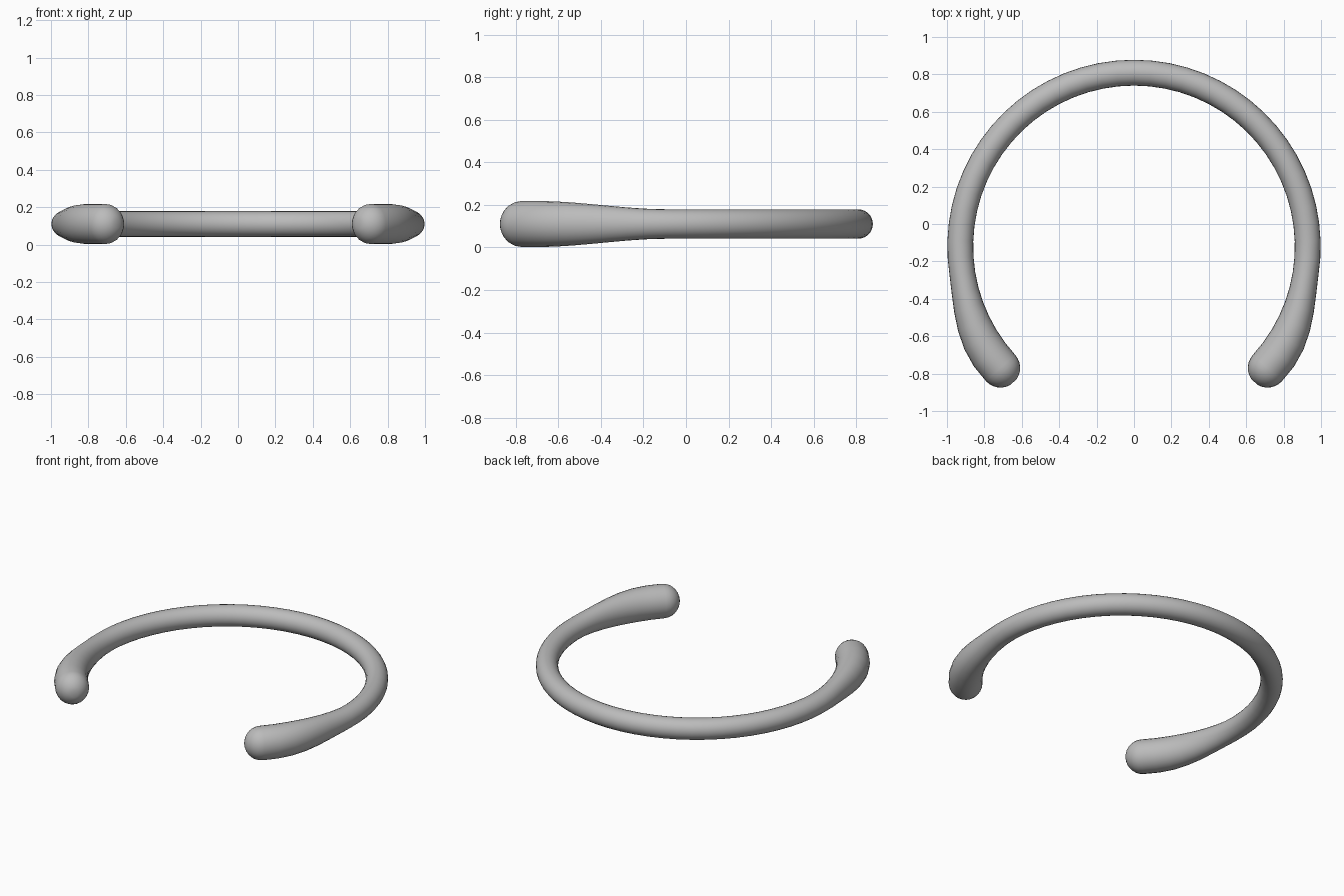
import bpy, bmesh, math
from mathutils import Vector

cube = bpy.data.objects.get("Cube")
if cube:
    bpy.data.objects.remove(cube)

INNER, CENTRE_Y, MID_Z = 0.86, -0.12, 0.11
END, STEPS, SIDES, CAP = -42.3, 48, 24, 7
THIN, THICK = 0.069, 0.108


def swell(angle, start, stop, thick):
    """Bar radius, growing smoothly from start to stop (degrees)."""
    t = min(max((start - angle) / (start - stop), 0), 1)
    return THIN + (thick - THIN) * t * t * (3 - 2 * t)


def section(bm, angle, push=0.0, shrink=1.0):
    """Oval ring of vertices across the bar; push moves it past the end."""
    side = angle if angle <= 90 else 180 - angle
    wide = swell(side, -8, -38, 0.105)
    tall = swell(side, 2, -36, THICK)
    a = math.radians(angle)
    out = Vector((math.cos(a), math.sin(a), 0))
    along = Vector((-math.sin(a), math.cos(a), 0))
    mid = Vector((0, CENTRE_Y, MID_Z)) + out * (INNER + wide) + along * push * wide
    ring = []
    for i in range(SIDES):
        u = math.tau * i / SIDES
        offset = out * wide * math.cos(u) + Vector((0, 0, tall * math.sin(u)))
        ring.append(bm.verts.new(mid + offset * shrink))
    return ring


# Open ring, swept from one rounded end to the other
bm = bmesh.new()
far = 180 - END
caps = [math.pi / 2 * i / CAP for i in range(1, CAP)]
rings = [section(bm, END, -math.sin(t), math.cos(t)) for t in reversed(caps)]
rings += [section(bm, END + (far - END) * i / STEPS) for i in range(STEPS + 1)]
rings += [section(bm, far, math.sin(t), math.cos(t)) for t in caps]
for a, b in zip(rings, rings[1:]):
    for i in range(SIDES):
        j = (i + 1) % SIDES
        bm.faces.new((a[i], a[j], b[j], b[i]))

# Close the tips
for ring, sign in ((rings[0], -1), (rings[-1], 1)):
    bm.faces.new(ring)
bmesh.ops.recalc_face_normals(bm, faces=bm.faces)
for face in bm.faces:
    face.smooth = True

mesh = bpy.data.meshes.new("open_ring")
bm.to_mesh(mesh)
bm.free()
ring_object = bpy.data.objects.new("open_ring", mesh)
bpy.context.collection.objects.link(ring_object)

# Plain grey metal
grey = bpy.data.materials.new("light_grey")
grey.use_nodes = True
colour = (0.5, 0.5, 0.5, 1)
grey.diffuse_color = colour
grey.node_tree.nodes["Principled BSDF"].inputs["Base Color"].default_value = colour
mesh.materials.append(grey)
